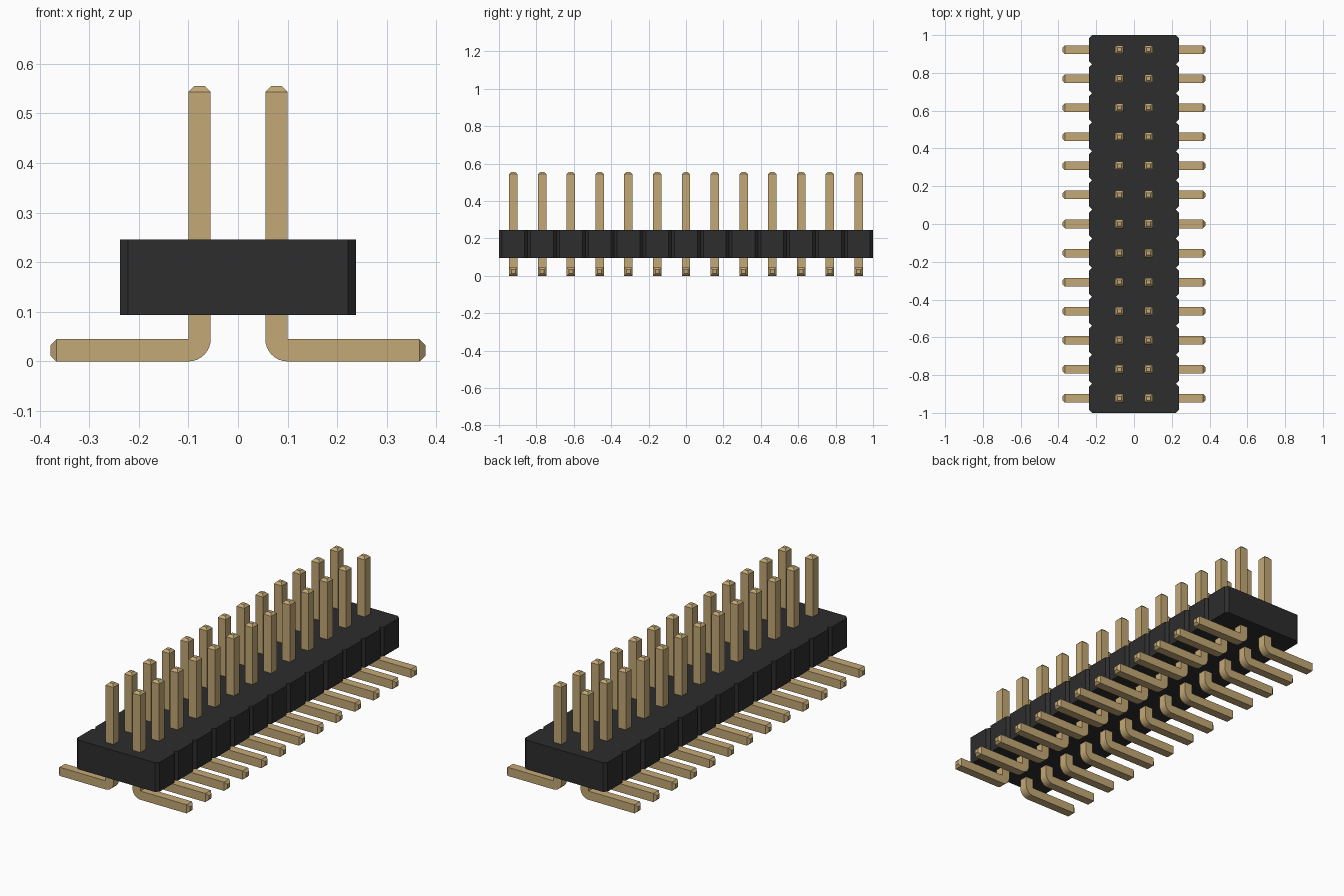
import bpy, bmesh, math

cube = bpy.data.objects.get("Cube")
if cube:
    bpy.data.objects.remove(cube, do_unlink=True)

ROWS = 13
PITCH = 2.0 / ROWS
BODY_HALF_X, BODY_Z0, BODY_Z1, CHAMFER = 0.238, 0.094, 0.246, 0.016
PIN_IN, PIN_OUT = 0.055, 0.100      # x range of the upright post
PIN_T = PIN_OUT - PIN_IN            # square pin thickness
TIP, TIP_LEN = 0.012, 0.012         # taper inset and length
PIN_TOP, FOOT_END = 0.555, 0.378


def make_material(name, rgb):
    mat = bpy.data.materials.new(name)
    mat.use_nodes = True
    color = (*rgb, 1.0)
    mat.diffuse_color = color
    mat.node_tree.nodes["Principled BSDF"].inputs["Base Color"].default_value = color
    return mat


black = make_material("black plastic", (0.026, 0.026, 0.026))
gold = make_material("gold metal", (0.55, 0.395, 0.18))


def finish_mesh(bm, name, mat):
    bmesh.ops.remove_doubles(bm, verts=bm.verts, dist=1e-5)
    bmesh.ops.recalc_face_normals(bm, faces=bm.faces)
    mesh = bpy.data.meshes.new(name)
    bm.to_mesh(mesh)
    bm.free()
    mesh.materials.append(mat)
    return mesh


def add_object(name, mesh):
    obj = bpy.data.objects.new(name, mesh)
    bpy.context.collection.objects.link(obj)
    return obj


# Housing: outline with a chamfered bay per pin row, extruded upwards
side = []
for i in range(ROWS):
    y0, y1 = -1 + i * PITCH, -1 + (i + 1) * PITCH
    side += [(BODY_HALF_X - CHAMFER, y0), (BODY_HALF_X, y0 + CHAMFER),
             (BODY_HALF_X, y1 - CHAMFER)]
side.append((BODY_HALF_X - CHAMFER, 1.0))
outline = side + [(-x, -y) for x, y in side]

bm = bmesh.new()
base = bm.faces.new([bm.verts.new((x, y, BODY_Z0)) for x, y in outline])
top = bmesh.ops.extrude_face_region(bm, geom=[base], use_keep_orig=True)
bmesh.ops.translate(bm, vec=(0, 0, BODY_Z1 - BODY_Z0),
                    verts=[g for g in top["geom"] if isinstance(g, bmesh.types.BMVert)])
add_object("housing", finish_mesh(bm, "housing", black))

# Pin: square section swept down the post, round the bend and out along the foot
# Each section holds an inner point, an outer point (x, z) and a half width
half = PIN_T / 2
sections = [
    ((PIN_OUT - TIP, PIN_TOP), (PIN_IN + TIP, PIN_TOP), half - TIP),
    ((PIN_OUT, PIN_TOP - TIP_LEN), (PIN_IN, PIN_TOP - TIP_LEN), half),
]
for k in range(9):
    a = math.pi + k * math.pi / 16
    sections.append(((PIN_OUT, PIN_T),
                     (PIN_OUT + PIN_T * math.cos(a), PIN_T + PIN_T * math.sin(a)), half))
sections += [
    ((FOOT_END - TIP_LEN, PIN_T), (FOOT_END - TIP_LEN, 0), half),
    ((FOOT_END, PIN_T - TIP), (FOOT_END, TIP), half - TIP),
]

bm = bmesh.new()
rings = []
for (ix, iz), (ox, oz), w in sections:
    rings.append([bm.verts.new(p) for p in
                  ((ix, -w, iz), (ix, w, iz), (ox, w, oz), (ox, -w, oz))])
for a, b in zip(rings, rings[1:]):
    for j in range(4):
        n = (j + 1) % 4
        bm.faces.new((a[j], a[n], b[n], b[j]))
bm.faces.new(rings[0])
bm.faces.new(rings[-1])
pin_mesh = finish_mesh(bm, "pin", gold)

# Two mirrored columns of pins
for i in range(ROWS):
    y = -1 + (i + 0.5) * PITCH
    for label, angle in (("left", 0.0), ("right", math.pi)):
        pin = add_object(f"{label}_pin_{i + 1}", pin_mesh)
        pin.location.y = y
        pin.rotation_euler.z = angle
